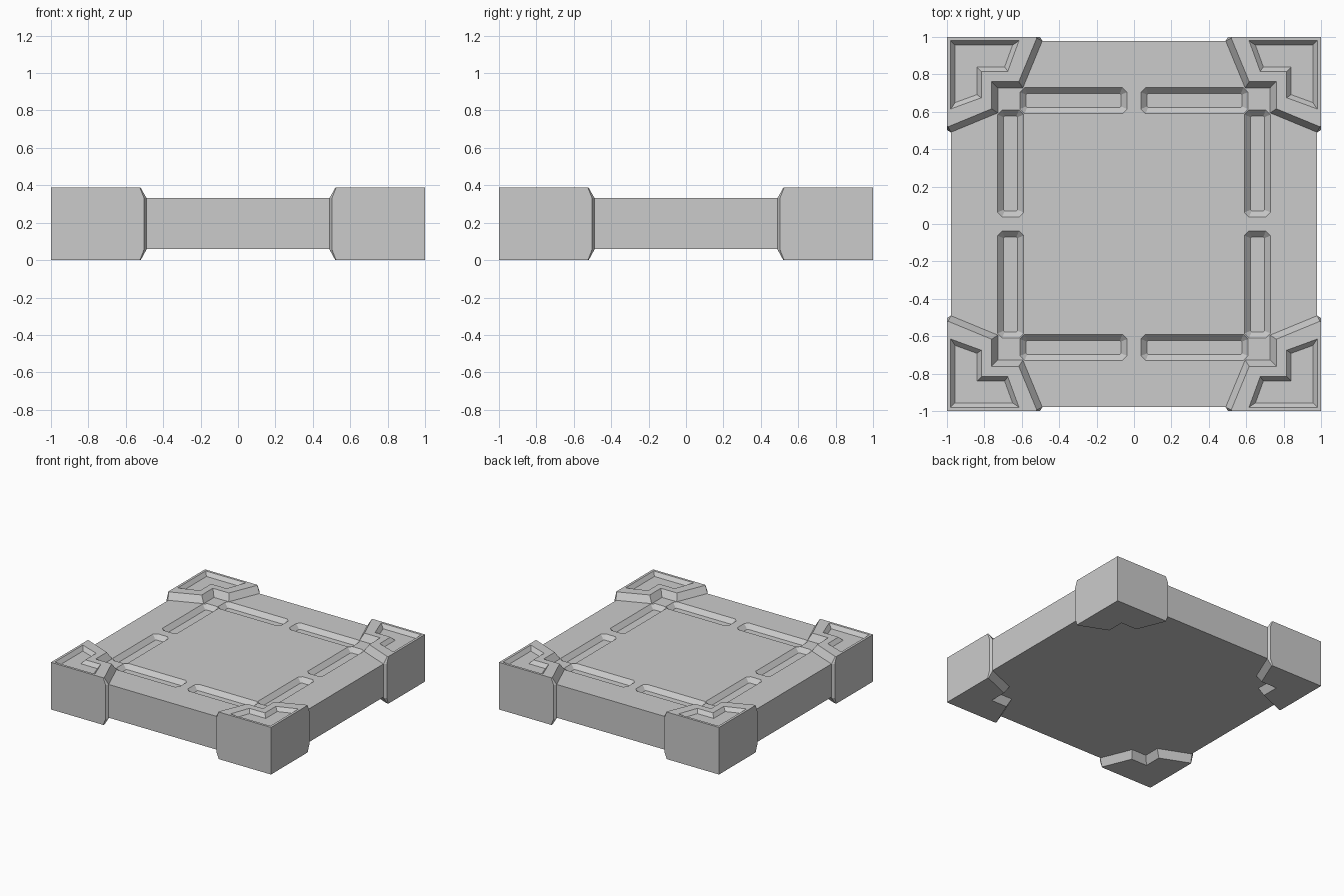
import bpy, bmesh
from mathutils import Vector

if "Cube" in bpy.data.objects:
    bpy.data.objects.remove(bpy.data.objects["Cube"])


def inset(poly, dists):
    """Move each edge of a counter-clockwise outline inward by its own distance."""
    n = len(poly)
    lines = []
    for i in range(n):
        a, b = Vector(poly[i]), Vector(poly[(i + 1) % n])
        d = (b - a).normalized()
        lines.append((a + Vector((-d.y, d.x)) * dists[i], d))
    out = []
    for i in range(n):
        (p, d), (q, e) = lines[i - 1], lines[i]
        t = (q - p).cross(e) / d.cross(e)
        out.append(tuple(p + d * t))
    return out


def loft(bm, layers):
    """Closed solid through stacked outlines given as (outline, z)."""
    rings = [[bm.verts.new((x, y, z)) for x, y in poly] for poly, z in layers]
    for lo, hi in zip(rings, rings[1:]):
        for i in range(len(lo)):
            j = (i + 1) % len(lo)
            bm.faces.new((lo[i], lo[j], hi[j], hi[i]))
    bm.faces.new(rings[0][::-1])
    bm.faces.new(rings[-1])


def make(name, solids, mirror=False, cutter=None):
    bm = bmesh.new()
    for layers in solids:
        loft(bm, layers)
    bmesh.ops.recalc_face_normals(bm, faces=bm.faces)
    me = bpy.data.meshes.new(name)
    bm.to_mesh(me)
    bm.free()
    ob = bpy.data.objects.new(name, me)
    bpy.context.collection.objects.link(ob)
    if cutter:
        cutter.hide_render = True
        cutter.display_type = 'WIRE'
        mod = ob.modifiers.new("cut", 'BOOLEAN')
        mod.operation = 'DIFFERENCE'
        mod.solver = 'EXACT'
        mod.object = cutter
    if mirror:
        mod = ob.modifiers.new("mirror", 'MIRROR')
        mod.use_axis = (True, True, False)
        mod.use_mirror_merge = False
    return ob


SLAB_TOP, TOP = 0.333, 0.387

# grooves: two per quarter, tapered with clipped ends
x0, x1, y0, y1, c = 0.037, 0.61, 0.59, 0.73, 0.025
groove = [(x0 + c, y0), (x1 - c, y0), (x1, y0 + c), (x1, y1 - c),
          (x1 - c, y1), (x0 + c, y1), (x0, y1 - c), (x0, y0 + c)]
turned = [(y, x) for x, y in groove][::-1]
grooves = make("groove_cutter",
               [[(inset(g, [0.033] * 8), SLAB_TOP - 0.035), (g, SLAB_TOP), (g, SLAB_TOP + 0.1)]
                for g in (groove, turned)], mirror=True)

# main slab
s = 0.978
square = [(s, s), (-s, s), (-s, -s), (s, -s)]
make("slab", [[(square, 0.06), (square, SLAB_TOP)]], cutter=grooves)

# angular recess in the top of each corner block
rim = [(0.98, 0.98), (0.615, 0.98), (0.675, 0.816), (0.816, 0.816), (0.816, 0.675), (0.98, 0.615)]
recess = make("recess_cutter",
              [[(inset(rim, [0.024] * 6), TOP - 0.03), (rim, TOP), (rim, TOP + 0.1)]])

# notched corner blocks, sloped on the inner sides at top and bottom
block = [(1, 1), (0.503, 1), (0.49, 0.98), (0.594, 0.728), (0.728, 0.728),
         (0.728, 0.594), (0.98, 0.49), (1, 0.503)]
small = inset(block, [0, 0.018, 0.033, 0.033, 0.033, 0.033, 0.018, 0])
make("corner_blocks", [[(small, 0), (block, 0.055), (block, SLAB_TOP), (small, TOP)]],
     mirror=True, cutter=recess)
